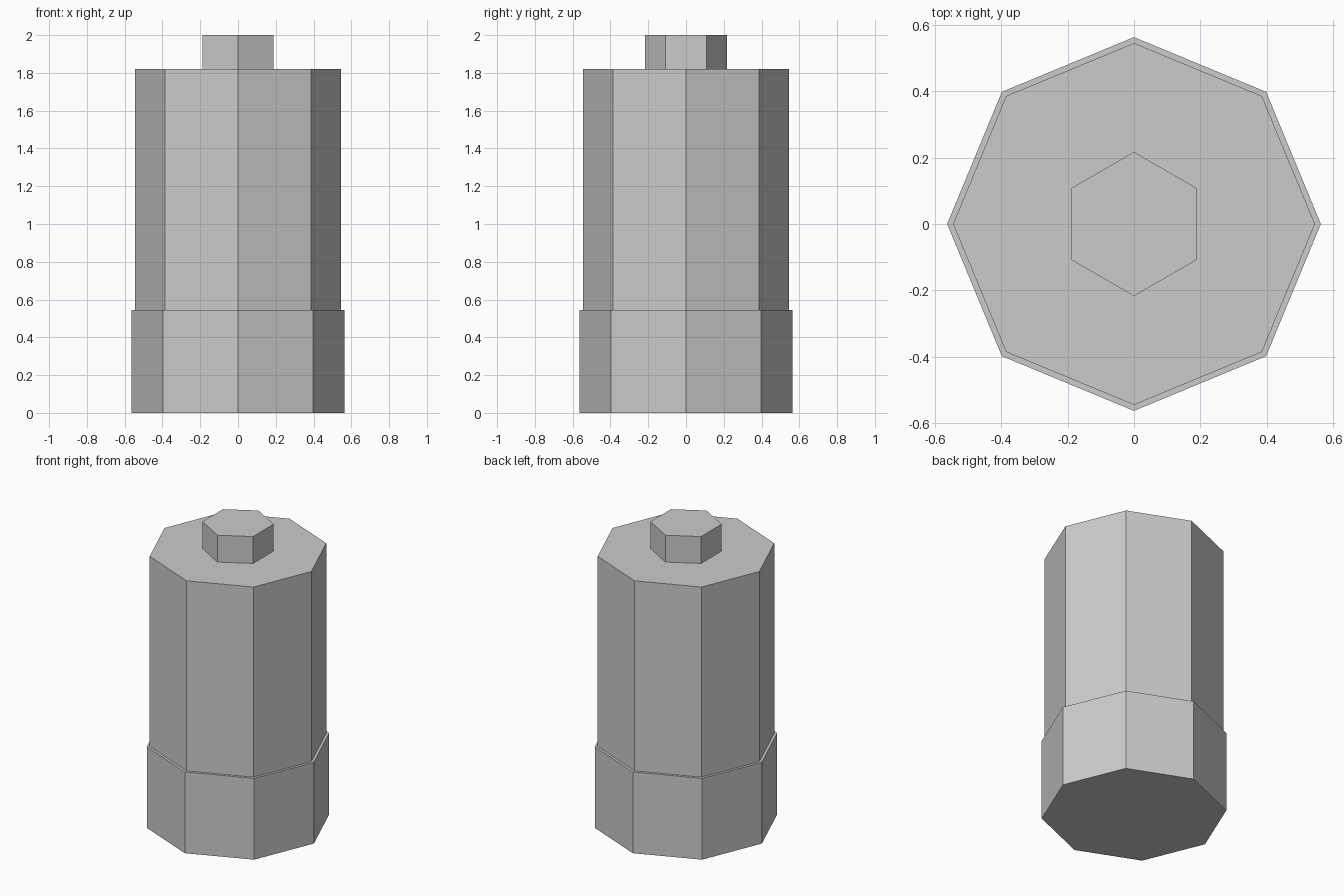
import bpy

if "Cube" in bpy.data.objects:
    bpy.data.objects.remove(bpy.data.objects["Cube"])

# Single flat grey used on every part
grey = bpy.data.materials.new("light_grey")
grey.diffuse_color = (0.6, 0.6, 0.6, 1.0)
grey.use_nodes = True
grey.node_tree.nodes["Principled BSDF"].inputs["Base Color"].default_value = grey.diffuse_color


def prism(name, sides, radius, bottom, top):
    """Upright flat-sided prism with a corner pointing along +y."""
    bpy.ops.mesh.primitive_cylinder_add(
        vertices=sides, radius=radius, depth=top - bottom,
        location=(0, 0, (bottom + top) / 2))
    part = bpy.context.object
    part.name = name
    part.data.materials.append(grey)
    return part


# Wider sleeve around the foot
prism("base_sleeve", 8, 0.563, 0.0, 0.545)
# Main octagonal casing
prism("casing", 8, 0.545, 0.545, 1.82)
# Hexagonal contact on top
prism("top_contact", 6, 0.217, 1.82, 2.0)
